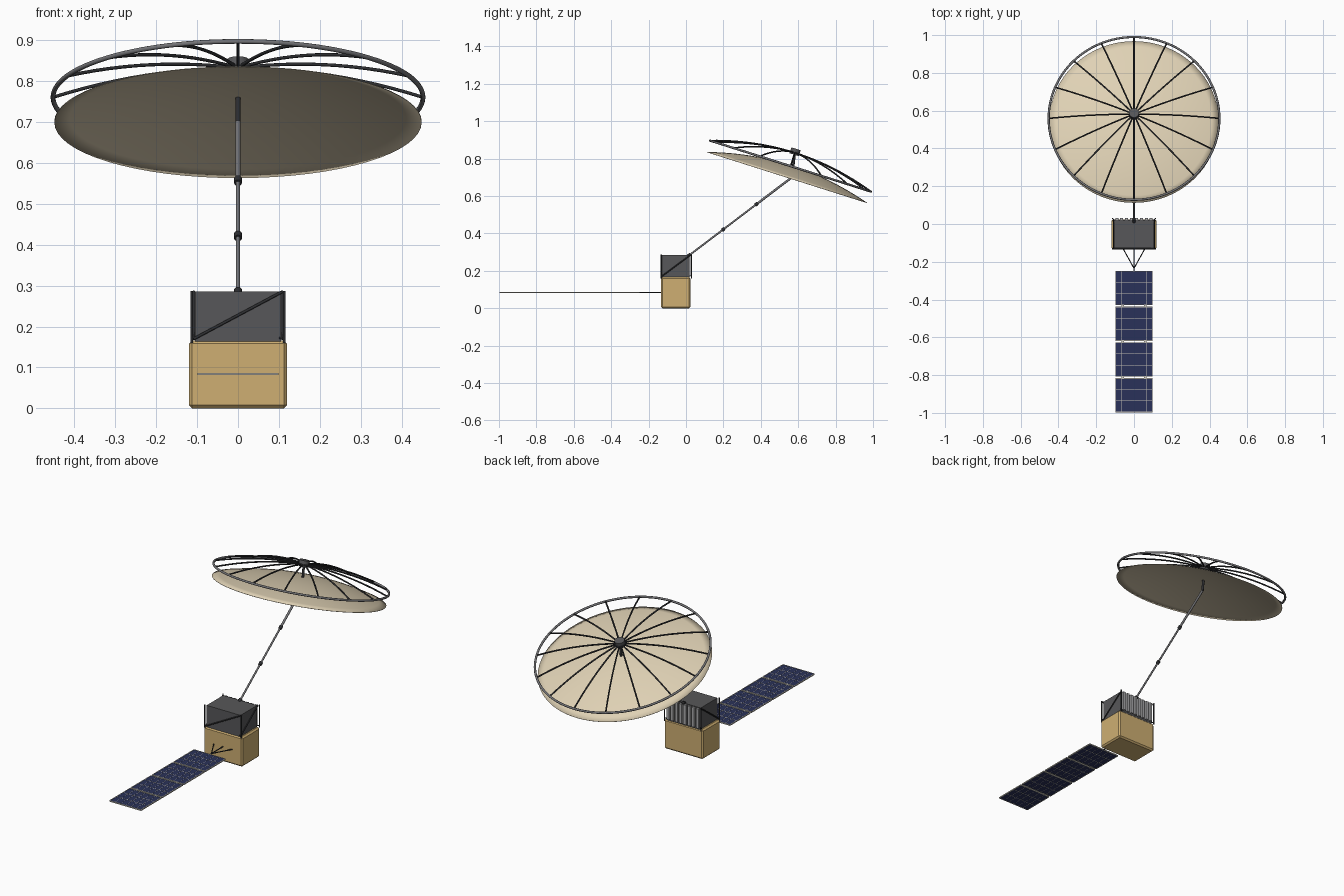
import bpy, bmesh, math
from mathutils import Vector, Matrix

cube = bpy.data.objects.get("Cube")
if cube:
    bpy.data.objects.remove(cube, do_unlink=True)


def material(name, r, g, b):
    m = bpy.data.materials.new(name)
    m.use_nodes = True
    m.diffuse_color = (r, g, b, 1)
    m.node_tree.nodes["Principled BSDF"].inputs["Base Color"].default_value = (r, g, b, 1)
    return m


GOLD = material("gold foil", 0.62, 0.43, 0.17)
CREAM = material("cream mesh", 0.74, 0.64, 0.46)
GREY = material("dark grey panel", 0.095, 0.095, 0.1)
DARK = material("charcoal strut", 0.027, 0.028, 0.031)
STEEL = material("grey metal", 0.18, 0.18, 0.19)
SILVER = material("silver slat", 0.4, 0.4, 0.41)
BLUE = material("solar blue", 0.023, 0.031, 0.1)
TRIM = material("pale trim", 0.58, 0.56, 0.5)


def finish(name, bm, mat, smooth=False):
    bmesh.ops.recalc_face_normals(bm, faces=bm.faces)
    me = bpy.data.meshes.new(name)
    bm.to_mesh(me)
    bm.free()
    me.materials.append(mat)
    ob = bpy.data.objects.new(name, me)
    bpy.context.collection.objects.link(ob)
    if smooth:
        bpy.ops.object.select_all(action='DESELECT')
        ob.select_set(True)
        bpy.context.view_layer.objects.active = ob
        bpy.ops.object.shade_smooth_by_angle(angle=math.radians(40))
    return ob


def add_box(bm, lo, hi):
    lo, hi = Vector(lo), Vector(hi)
    mat = Matrix.Translation((lo + hi) / 2) @ Matrix.Diagonal((*(hi - lo), 1))
    bmesh.ops.create_cube(bm, size=1, matrix=mat)


def boxes(name, mat, items, bevel=0):
    bm = bmesh.new()
    for lo, hi in items:
        add_box(bm, lo, hi)
    if bevel:
        bmesh.ops.bevel(bm, geom=bm.edges[:], offset=bevel, segments=1, affect='EDGES')
    return finish(name, bm, mat)


def rods(name, mat, pairs, r, sides=10):
    bm = bmesh.new()
    for a, b in pairs:
        a, b = Vector(a), Vector(b)
        turn = (b - a).to_track_quat('Z', 'Y').to_matrix().to_4x4()
        bmesh.ops.create_cone(bm, cap_ends=True, segments=sides, radius1=r, radius2=r,
                              depth=(b - a).length, matrix=Matrix.Translation((a + b) / 2) @ turn)
    return finish(name, bm, mat, True)


# Spacecraft body
FRONT, BACK = -0.134, 0.024
boxes("lower_body", GOLD, [((-0.12, FRONT, 0), (0.12, BACK, 0.166))], 0.008)
boxes("upper_body", GREY, [((-0.105, FRONT + 0.006, 0.16), (0.105, BACK - 0.004, 0.285))])

# Open frame around the upper body
posts = [((x, y, 0.16), (x, y, 0.287)) for x in (-0.113, 0.113) for y in (FRONT + 0.002, BACK + 0.005)]
rods("corner_posts", DARK, posts, 0.0035)
braces = [((-0.108, FRONT + 0.003, 0.17), (0.108, FRONT + 0.003, 0.285))]
for x in (-0.108, 0.108):
    braces.append(((x, FRONT + 0.003, 0.17), (x, BACK, 0.285)))
rods("diagonal_braces", DARK, braces, 0.0035)
brackets = [((s * 0.1, y, z), (s * 0.113, y, z)) for s in (-1, 1)
            for y in (FRONT + 0.004, BACK - 0.002) for z in (0.172,)]
rods("post_brackets", DARK, brackets, 0.003)

# Louvre slats on the back
slats = []
for i in range(8):
    x = -0.091 + i * 0.026
    slats.append(((x - 0.008, BACK - 0.006, 0.172), (x + 0.008, BACK + 0.008, 0.281)))
boxes("back_slats", SILVER, slats)

# Solar wing: four hinged panels
Z, HALF, LENGTH, PITCH = 0.084, 0.097, 0.178, 0.1893
cells, frames, lines = [], [], []
for i in range(4):
    y1 = -0.25 - i * PITCH
    y0 = y1 - LENGTH
    cells.append(((-HALF, y0, Z - 0.002), (HALF, y1, Z + 0.002)))
    for x in (-HALF, HALF):
        frames.append(((x - 0.002, y0, Z - 0.003), (x + 0.002, y1, Z + 0.003)))
    for y in (y0, y1):
        frames.append(((-HALF, y - 0.002, Z - 0.003), (HALF, y + 0.002, Z + 0.003)))
    for k in (1, 2):
        y = y0 + LENGTH * k / 3
        lines.append(((-HALF, y - 0.0012, Z - 0.0026), (HALF, y + 0.0012, Z + 0.0026)))
    for k in range(1, 6):
        x = -HALF + 2 * HALF * k / 6
        lines.append(((x - 0.0006, y0, Z - 0.0025), (x + 0.0006, y1, Z + 0.0025)))
    if i:
        for x in (-0.06, 0.06):
            frames.append(((x - 0.006, y1 - 0.001, Z - 0.002), (x + 0.006, y1 + 0.013, Z + 0.002)))
boxes("solar_cells", BLUE, cells)
boxes("panel_frames", TRIM, frames)
boxes("cell_lines", TRIM, lines)
tip = (0, -0.235, Z)
rods("wing_yoke", DARK, [((x, FRONT + 0.004, Z), tip) for x in (-0.058, 0.058)]
     + [((0, FRONT + 0.004, Z), (0, -0.25, Z))], 0.0028)

# Boom with joints
start, end = Vector((0, 0.018, 0.284)), Vector((0, 0.566, 0.7))
joints = [start.lerp(end, t) for t in (0, 0.33, 0.655)]
axis = (end - start).normalized()
rods("boom_lower", STEEL, [(start, joints[2])], 0.005, 14)
rods("boom_upper", STEEL, [(joints[2], end)], 0.0062, 14)
rods("boom_joints", DARK, [(j - axis * 0.009, j + axis * 0.009) for j in joints], 0.0095, 14)

# Reflector, built upright then tilted
TILT = Matrix.Translation((0, 0.54, 0.7)) @ Matrix.Rotation(math.radians(-17.6), 4, 'X')
RADIUS, RISE, GAP, RIM = 0.449, 0.068, 0.063, 0.452


def dome(r, radius, rise):
    return rise * (1 - (r / radius) ** 2)


bm = bmesh.new()
profile = [bm.verts.new((RADIUS * i / 12, 0, dome(i / 12, 1, RISE))) for i in range(13)]
edges = [bm.edges.new(p) for p in zip(profile, profile[1:])]
bmesh.ops.spin(bm, geom=profile + edges, axis=(0, 0, 1), cent=(0, 0, 0),
               angle=math.tau, steps=64, use_duplicate=False)
bmesh.ops.remove_doubles(bm, verts=bm.verts, dist=0.0005)
dish = finish("dish_surface", bm, CREAM, True)
for f in dish.data.polygons:
    if f.normal.z < 0:
        dish.data.flip_normals()
        break
dish.matrix_world = TILT
shell = dish.modifiers.new("shell", 'SOLIDIFY')
shell.thickness = 0.002


def tubes(name, mat, paths, r, cyclic=False):
    cu = bpy.data.curves.new(name, 'CURVE')
    cu.dimensions = '3D'
    cu.bevel_depth = r
    cu.bevel_resolution = 2
    cu.use_fill_caps = True
    for path in paths:
        sp = cu.splines.new('POLY')
        sp.points.add(len(path) - 1)
        for p, co in zip(sp.points, path):
            p.co = (*co, 1)
        sp.use_cyclic_u = cyclic
        sp.use_smooth = True
    cu.materials.append(mat)
    ob = bpy.data.objects.new(name, cu)
    bpy.context.collection.objects.link(ob)
    ob.matrix_world = TILT
    return ob


# Rim ring and sixteen curved ribs
tubes("rim_ring", STEEL, [[(RIM * math.cos(a), RIM * math.sin(a), GAP)
                           for a in (math.tau * i / 96 for i in range(96))]], 0.006, True)
ribs = []
for i in range(16):
    a = math.tau * i / 16
    ribs.append([(r * math.cos(a), r * math.sin(a), GAP + dome(r, RIM, 0.075))
                 for r in (RIM * k / 12 for k in range(13))])
tubes("dish_ribs", DARK, ribs, 0.0042)

# Hub and the mast that carries it
rods("hub", GREY, [(TILT @ Vector((0, 0, 0.127)), TILT @ Vector((0, 0, 0.16)))], 0.026, 24)
rods("hub_mast", DARK, [(end, TILT @ Vector((0, 0, 0.14)))], 0.0065, 14)
